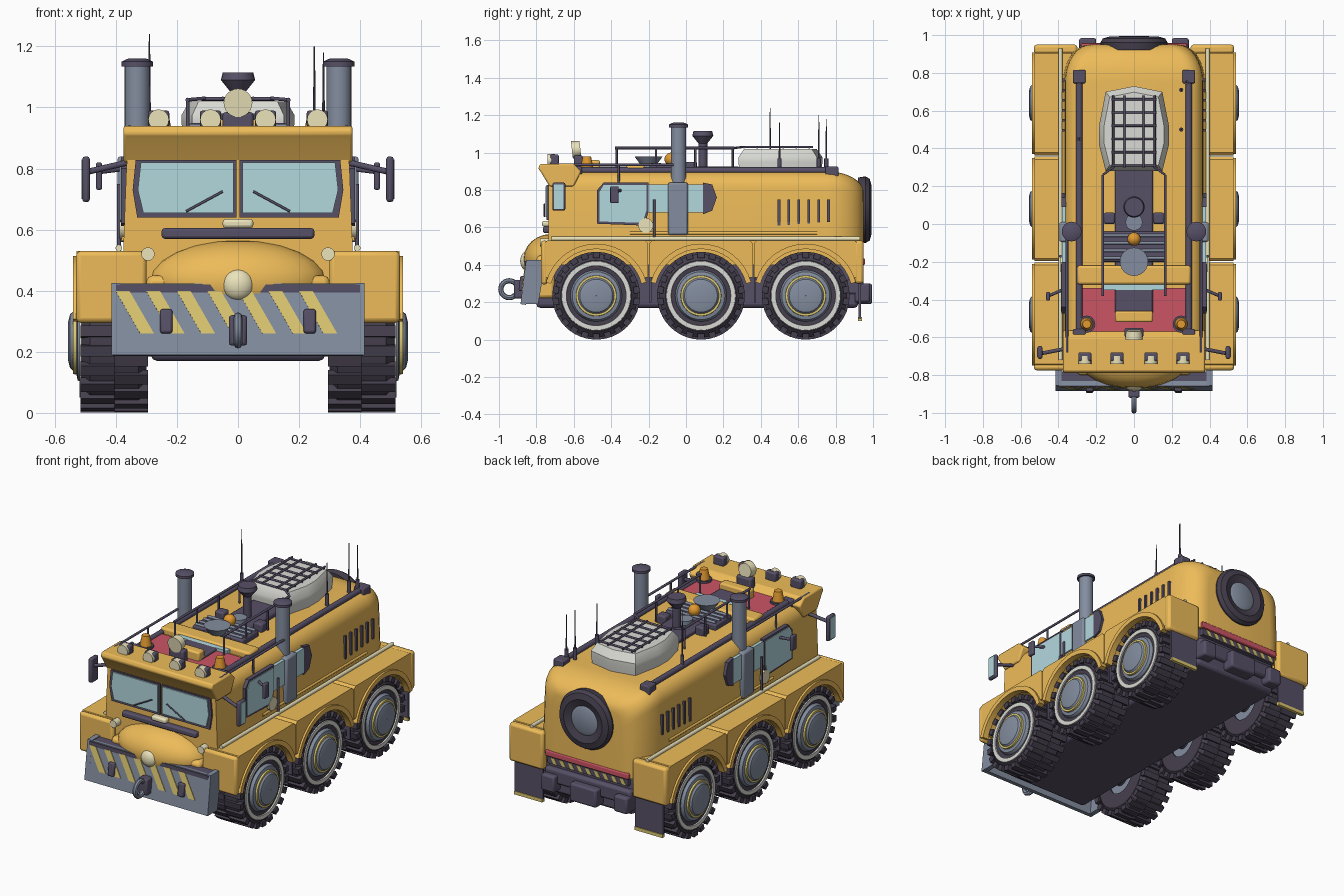
import bpy, bmesh, math
from math import sin, cos, pi, radians
from mathutils import Matrix, Vector, Euler

if "Cube" in bpy.data.objects:
    bpy.data.objects.remove(bpy.data.objects["Cube"])

def mat(name, r, g, b):
    m = bpy.data.materials.new(name)
    m.diffuse_color = (r, g, b, 1)
    m.use_nodes = True
    m.node_tree.nodes["Principled BSDF"].inputs["Base Color"].default_value = m.diffuse_color
    return m
YEL, DARK = mat("yellow", .85, .5, .1), mat("dark", .095, .08, .135)
TYRE, GLASS = mat("tyre", .06, .05, .075), mat("glass", .45, .69, .73)
RED, STEEL = mat("red", .6, .09, .13), mat("steel", .23, .27, .35)
CREAM, WHITE = mat("cream", .83, .77, .5), mat("white", .7, .7, .66)
ORANGE, STRIPE = mat("orange", .75, .32, .03), mat("stripe", .72, .58, .16)

def finish(name, bm, m, bevel=0):
    bmesh.ops.recalc_face_normals(bm, faces=bm.faces)
    me = bpy.data.meshes.new(name)
    bm.to_mesh(me)
    bm.free()
    ob = bpy.data.objects.new(name, me)
    bpy.context.collection.objects.link(ob)
    me.materials.append(m)
    if bevel:
        b = ob.modifiers.new("bevel", 'BEVEL')
        b.width, b.segments, b.limit_method = bevel, 2, 'ANGLE'
    return ob

def box(name, x, y, z, m, bevel=0, rot=(0, 0, 0)):
    """box from (min, max) ranges, rotated about its centre"""
    bm = bmesh.new()
    c = Vector([(a + b) / 2 for a, b in (x, y, z)])
    M = Matrix.Translation(c) @ Euler(rot).to_matrix().to_4x4() @ Matrix.Diagonal(
        [abs(b - a) for a, b in (x, y, z)] + [1])
    bmesh.ops.create_cube(bm, size=1, matrix=M)
    return finish(name, bm, m, bevel)

def rod(name, p, q, r, m, r2=None, seg=16):
    """cylinder or cone between two points"""
    p, q = Vector(p), Vector(q)
    bm = bmesh.new()
    M = Matrix.Translation((p + q) / 2) @ Vector((0, 0, 1)).rotation_difference(q - p).to_matrix().to_4x4()
    bmesh.ops.create_cone(bm, cap_ends=True, segments=seg, radius1=r,
                          radius2=r if r2 is None else r2, depth=(q - p).length, matrix=M)
    return finish(name, bm, m)

def ball(name, c, r, m, scale=(1, 1, 1)):
    bm = bmesh.new()
    bmesh.ops.create_uvsphere(bm, u_segments=24, v_segments=12, radius=r,
                              matrix=Matrix.Translation(c) @ Matrix.Diagonal((*scale, 1)))
    return finish(name, bm, m)

def loft(name, rings, m, bevel=0, closed=False):
    bm = bmesh.new()
    vs = [[bm.verts.new(p) for p in r] for r in rings]
    for a, b in list(zip(vs, vs[1:])) + ([(vs[-1], vs[0])] if closed else []):
        for i in range(len(a)):
            j = (i + 1) % len(a)
            bm.faces.new((a[i], a[j], b[j], b[i]))
    if not closed:
        bm.faces.new(vs[0])
        bm.faces.new(vs[-1])
    return finish(name, bm, m, bevel)

def prism(name, pts, a, b, m, axis='X', bevel=0):
    """outline in yz swept along x, or outline in xz swept along y"""
    f = (lambda h, p: (h, p[0], p[1])) if axis == 'X' else (lambda h, p: (p[0], h, p[1]))
    return loft(name, [[f(h, p) for p in pts] for h in (a, b)], m, bevel)

def lathe(name, prof, c, m, axis='X', s=1, seg=40):
    """closed (offset, radius) profile turned round an axis through c"""
    rings = []
    for k in range(seg):
        t = 2 * pi * k / seg
        rings.append([(c[0] + s * h, c[1] + r * cos(t), c[2] + r * sin(t)) if axis == 'X' else
                      (c[0] + r * cos(t), c[1] + s * h, c[2] + r * sin(t)) for h, r in prof])
    return loft(name, rings, m, closed=True)

# main hull: rounded cross-section, domed at the rear
def section(y, ins):
    k, top, r = (.375 - ins) / .375, .9 - .8 * ins, .09
    right = [(.375, .40), (.375, .55)] + [(.275 + r * cos(t) , top - r + r * sin(t))
                                         for t in [i * pi / 12 for i in range(7)]]
    return [(x * k, y, z) for x, z in right] + [(-x * k, y, z) for x, z in reversed(right)]
rear = [i * pi / 16 for i in range(9)]
loft("hull", [section(-.735, 0)] + [section(.75 + .2 * sin(t), .14 * (1 - cos(t))) for t in rear], YEL)
box("chassis", (-.285, .285), (-.8, .92), (.17, .42), DARK, .02)

# nose and cab front
ball("nose", (0, -.72, .43), 1, YEL, (.29, .15, .135))
box("nose_base", (-.3, .3), (-.8, -.7), (.22, .45), YEL, .02)
box("grille", (-.25, .25), (-.765, -.72), (.57, .605), DARK, .01)
box("cowl_lamp", (-.05, .05), (-.77, -.72), (.605, .635), CREAM, .01)
ball("nose_lamp", (0, -.85, .42), .052, CREAM, (1, .7, 1))
prism("visor", [(-.73, .82), (-.775, .895), (-.79, .915), (-.78, .94), (-.6, .94), (-.56, .9), (-.6, .82)],
      -.375, .375, YEL, bevel=.008)
for s in (1, -1):
    prism("windshield_frame", [(s * .005, .64), (s * .33, .64), (s * .345, .73), (s * .335, .828), (s * .005, .828)],
          -.745, -.73, DARK, 'Y')
    prism("windshield", [(s * .014, .655), (s * .31, .655), (s * .328, .73), (s * .318, .82), (s * .014, .82)],
          -.752, -.74, GLASS, 'Y')
    rod("wiper", (s * .17, -.757, .66), (s * .05, -.757, .725), .004, DARK)
    rod("roof_beacon", (s * .25, -.53, .9), (s * .25, -.53, .98), .038, ORANGE, .022)
    rod("beacon_base", (s * .25, -.53, .89), (s * .25, -.53, .92), .045, DARK)
    for x in (.26, .09):
        rod("roof_lamp", (s * x, -.74, .96), (s * x, -.70, .96), .034, CREAM)
        box("roof_lamp_housing", (s * x - .035, s * x + .035), (-.725, -.68), (.935, .99), DARK, .008)

# front ram plate with hazard stripes, wings, hooks and tow ring
tilt = []
tilt.append(box("ram_plate", (-.41, .41), (0, .03), (0, .235), STEEL))
for i in range(8):
    x = -.4 + i * .1
    w = [(x, .21), (x + .045, .21), (x + .125, .07), (x + .08, .07)]
    if i < 7:
        tilt.append(prism("ram_stripe", w, -.004, .002, STRIPE, 'Y'))
for s in (1, -1):
    tilt.append(box("ram_hook", (s * .215, s * .255), (-.02, .01), (.07, .15), DARK, .008))
for o in tilt:
    o.location, o.rotation_euler = (0, -.885, .19), (-.13, 0, 0)
for s in (1, -1):
    prism("ram_wing", [(-.885, .19), (-.855, .425), (-.75, .425), (-.79, .19)], s * .385, s * .415, STEEL)
box("ram_top", (-.4, .4), (-.86, -.78), (.395, .42), DARK)
box("tow_bracket", (-.03, .03), (-.92, -.86), (.22, .32), DARK, .01)
lathe("tow_ring", [(.014 * cos(t), .045 + .014 * sin(t)) for t in [i * pi / 4 for i in range(8)]],
      (0, -.945, .27), STEEL, seg=24)

# wheels: tyre, tread lugs, white band, hub
WY = (-.48, .08, .64)
for s in (1, -1):
    for y in WY:
        c = (0, y, .235)
        lathe("tyre", [(.30, .1), (.30, .19), (.325, .222), (.485, .222), (.513, .19), (.508, .13), (.48, .1)],
              c, TYRE, s=s)
        lathe("tyre_band", [(.50, .158), (.5185, .160), (.5185, .184), (.50, .188)], c, WHITE, s=s)
        lathe("hub", [(.31, .001), (.31, .14), (.505, .14), (.525, .128), (.53, .105), (.55, .088), (.557, .06),
                      (.557, .001)], c, STEEL, s=s, seg=32)
        lathe("hub_ring", [(.52, .094), (.54, .096), (.54, .108), (.52, .11)], c, STRIPE, s=s)
        bm = bmesh.new()
        for k in range(44):
            M = (Matrix.Translation(c) @ Matrix.Rotation(2 * pi * k / 44, 4, 'X') @
                 Matrix.Translation((s * (.35 if k % 2 else .46), 0, .218)) @ Matrix.Diagonal((.11, .036, .032, 1)))
            bmesh.ops.create_cube(bm, size=1, matrix=M)
        finish("tread", bm, TYRE)
for y in WY:
    rod("axle", (-.35, y, .235), (.35, y, .235), .05, DARK)

# fenders with arches, trims, rails and mudflaps
for s in (1, -1):
    for y in WY:
        arch = [(y + .262 * cos(t), .235 + .262 * sin(t)) for t in [radians(22 + i * 136 / 16) for i in range(17)]]
        prism("fender", [(y + .277, .333), (y + .277, .515), (y + .262, .53), (y - .262, .53), (y - .277, .515),
                         (y - .277, .333)] + arch[::-1], s * .33, s * .528, YEL)
        trim = [(y + r * cos(t), .235 + r * sin(t)) for r, order in ((.25, 1), (.278, -1))
                for t in [radians(15 + i * 150 / 16) for i in range(17)][::order]]
        prism("arch_trim", trim, s * .50, s * .54, YEL)
        box("mudflap", (s * .31, s * .50), (y + .283, y + .295), (.11 if y > .5 else .2, .35), DARK)
    box("fender_front", (s * .30, s * .53), (-.775, -.74), (.295, .53), YEL, .015)
    box("fender_rear", (s * .30, s * .53), (.90, .95), (.30, .53), YEL, .015)
    box("flap_tip", (s * .31, s * .50), (.92, .94), (.10, .12), STRIPE)
    rod("side_rail", (s * .39, -.72, .54), (s * .39, .93, .54), .011, CREAM)
    rod("signal_lamp", (s * .295, -.78, .52), (s * .295, -.73, .52), .022, CREAM)

    # side windows, vents and door parts
    def side(name, pts, h, m):
        prism(name, pts, s * .34, s * (.375 + h), m)
    side("window_band", [(-.26, .68), (.1, .68), (.1, .83), (-.26, .83)], .006, GLASS)
    side("band_end", [(.09, .67), (.14, .69), (.165, .76), (.14, .83), (.09, .84)], .008, DARK)
    side("door_frame", [(-.475, .62), (-.22, .61), (-.2, .69), (-.2, .84), (-.44, .84), (-.475, .8)], .008, DARK)
    side("door_window", [(-.462, .632), (-.232, .625), (-.212, .69), (-.212, .828), (-.44, .828), (-.462, .79)],
         .012, GLASS)
    for i in range(6):
        y = .49 + i * .053
        box("side_vent", (s * .36, s * .38), (y, y + .014), (.61 + .004 * i, .75), DARK)
    rod("side_porthole", (s * .36, -.215, .61), (s * .388, -.215, .61), .04, CREAM)
    rod("grab_rail", (s * .39, -.17, .5), (s * .39, -.17, .75), .007, DARK)
    rod("sill_moulding", (s * .374, -.3, .57), (s * .374, .9 - .2, .57), .008, YEL)

    # exhaust stacks
    box("stack_base", (s * .33, s * .395), (-.095, .01), (.56, .84), STEEL, .01)
    rod("stack", (s * .33, -.04, .8), (s * .33, -.04, 1.14), .041, STEEL, seg=24)
    rod("stack_cap", (s * .33, -.04, 1.135), (s * .33, -.04, 1.15), .052, DARK, seg=24)
    rod("stack_cap_top", (s * .33, -.04, 1.15), (s * .33, -.04, 1.16), .052, DARK, .03, 24)

    # mirrors
    rod("mirror_arm", (s * .36, -.66, .82), (s * .49, -.685, .79), .01, DARK)
    box("mirror", (s * .485, s * .51), (-.715, -.645), (.69, .84), DARK, .01)
    box("mirror_glass", (s * .508, s * .513), (-.705, -.655), (.70, .83), GLASS)
    rod("rear_mirror_arm", (s * .37, -.345, .8), (s * .45, -.38, .79), .008, DARK)
    box("rear_mirror", (s * .445, s * .465), (-.405, -.36), (.73, .82), DARK, .006)

    # roof pipes and rails
    rod("roof_pipe", (s * .29, -.6, .905), (s * .29, .78, .905), .017, DARK)
    for y in (-.59, .78):
        box("pipe_end", (s * .29 - .033, s * .29 + .033), (y - .035, y + .035), (.865, .925), DARK, .006)
    rod("edge_rail", (s * .355, -.68, .935), (s * .355, -.04, .935), .007, DARK)
    rod("upper_rail", (s * .165, -.38, 1.025), (s * .165, .26, 1.025), .007, DARK)
    for y in (-.37, -.16, .05, .25):
        rod("rail_post", (s * .165, y, .89), (s * .165, y, 1.025), .006, DARK)
    for y in (-.66, -.36, -.06):
        rod("edge_post", (s * .355, y, .83), (s * .355, y, .935), .006, DARK)
    box("roof_fin", (s * .1, s * .16), (.0, .06), (.89, .95), DARK, .01)
    for x in (.05, .11):
        rod("rack_bar", (s * x, .3, 1.03), (s * x, .68, 1.03), .006, DARK)
    rod("rack_side", (s * .165, .26, 1.025), (s * .11, .3, 1.03), .006, DARK)

# roof equipment
box("roof_red_panel", (-.28, .28), (-.6, -.34), (.88, .908), RED)
box("roof_hatch_glass", (-.17, .17), (-.35, -.32), (.89, .925), GLASS)
box("roof_crossbar", (-.3, .3), (-.32, -.22), (.88, .935), YEL, .012)
box("roof_spine", (-.1, .1), (-.5, .29), (.88, .925), DARK, .01)
box("spine_deck", (-.17, .17), (-.2, -.04), (.88, .935), DARK, .01)
for i in range(4):
    rod("deck_slat", (-.16, -.18 + .04 * i, .938), (.16, -.18 + .04 * i, .938), .008, STEEL)
rod("dish", (0, -.2, .93), (0, -.2, .98), .04, STEEL, .075, 24)
rod("dome_base", (0, .01, .92), (0, .01, .95), .045, STEEL)
ball("spine_beacon", (0, -.08, .965), .035, ORANGE)
rod("vent_stem", (0, .09, .9), (0, .09, 1.09), .024, DARK)
rod("vent_neck", (0, .09, 1.05), (0, .09, 1.09), .024, DARK, .056, 24)
rod("vent_cap", (0, .09, 1.09), (0, .09, 1.115), .056, DARK, .05, 24)
rod("searchlight", (0, -.61, 1.015), (0, -.565, 1.02), .047, CREAM, .042, 24)
box("searchlight_mount", (-.05, .05), (-.6, -.55), (.9, .985), DARK, .01)
box("cab_vent", (-.1, .1), (-.52, -.46), (.89, .96), YEL, .01)
pod = [(-.15, .28), (.15, .28), (.185, .42), (.185, .52), (.15, .7), (.0, .73), (-.15, .7), (-.185, .52), (-.185, .42)]
loft("roof_pod", [[(x * k, .5 + (y - .5) * k, z) for x, y in pod]
                  for k, z in ((.96, .88), (1, .95), (1, .975), (.86, 1.02))], WHITE)
for i in range(6):
    rod("rack_slat", (-.12, .31 + .07 * i, 1.028), (.12, .31 + .07 * i, 1.028), .006, DARK)
for x, y, h in ((-.29, .45, 1.24), (.25, .5, 1.16), (.25, .71, 1.2), (.28, .75, 1.18)):
    rod("antenna_base", (x, y, .86), (x, y, .97), .011, DARK)
    rod("antenna", (x, y, .95), (x, y, h), .005, DARK, .002, 8)

# rear: spare wheel, lamp strip, hazard bar, hitch
sp = (0, 0, .695)
lathe("spare_tyre", [(.92, .05), (.92, .172), (.96, .178), (.982, .165), (.992, .13), (.975, .085)], sp, TYRE, 'Y')
lathe("spare_hub", [(.92, .001), (.92, .09), (.975, .09), (.985, .07), (.985, .001)], sp, STEEL, 'Y')
box("rear_lamp_strip", (-.28, .28), (.9, .957), (.40, .435), RED, .006)
box("hazard_bar", (-.27, .27), (.9, .945), (.355, .395), DARK)
for i in range(9):
    x = -.26 + i * .058
    prism("hazard_stripe", [(x, .358), (x + .025, .358), (x + .045, .392), (x + .02, .392)], .943, .948, STRIPE, 'Y')
box("rear_bumper", (-.29, .29), (.86, .95), (.24, .33), DARK, .015)
box("hitch_box", (-.09, .09), (.87, .995), (.19, .30), DARK, .012)
for s in (1, -1):
    box("bumper_block", (s * .2, s * .29), (.9, .985), (.2, .3), DARK, .012)

bpy.ops.object.select_all(action='SELECT')
bpy.context.view_layer.objects.active = bpy.data.objects["hull"]
bpy.ops.object.shade_smooth_by_angle(angle=radians(35))
